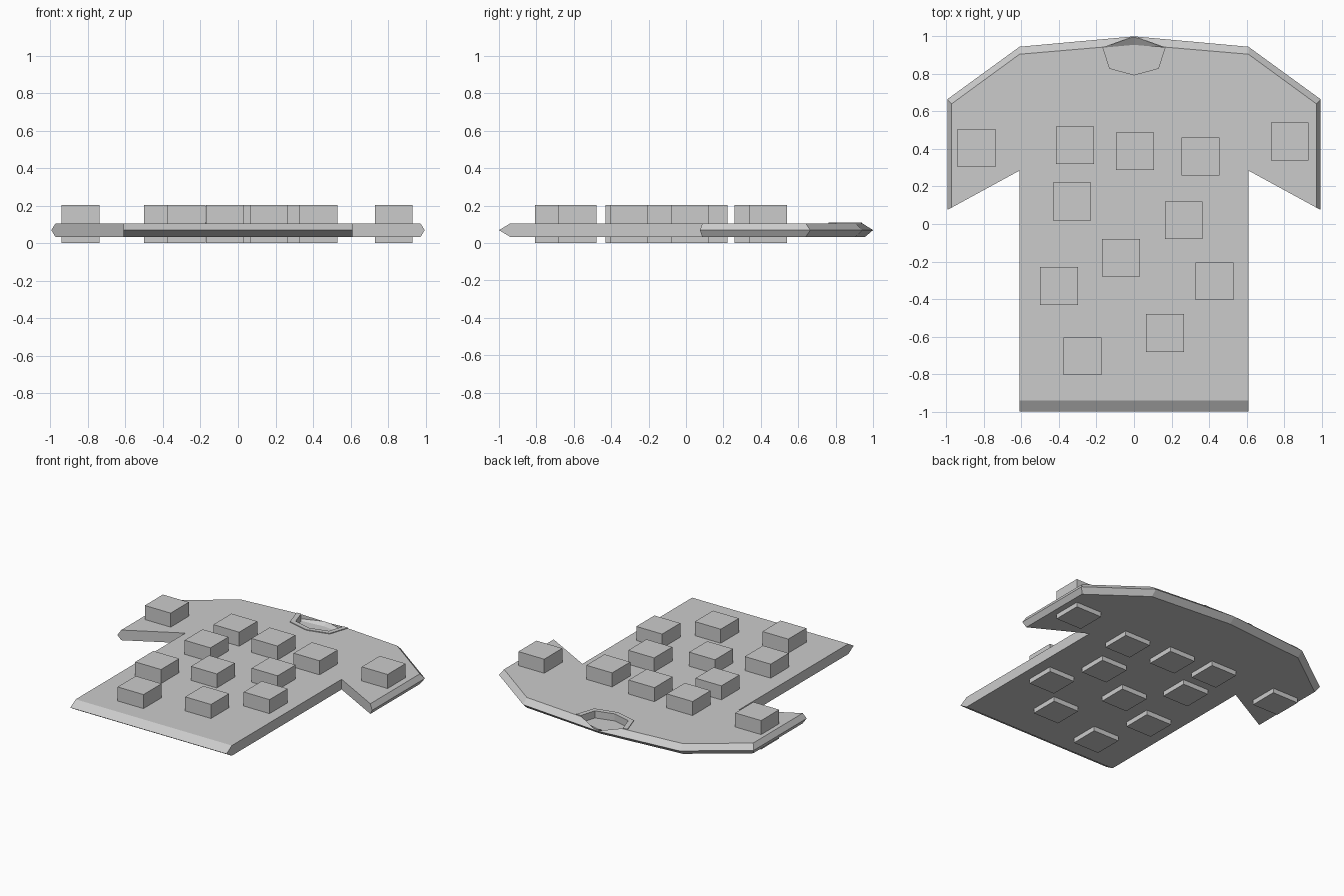
import bpy, bmesh

if "Cube" in bpy.data.objects:
    bpy.data.objects.remove(bpy.data.objects["Cube"])


def mirrored(half):
    """Close a right-hand half outline (starting and ending on x = 0)."""
    return half + [(-x, y) for x, y in reversed(half) if x > 0]


def loft(name, layers):
    """Stack (outline, heights) layers into a capped solid."""
    bm = bmesh.new()
    rings = [[bm.verts.new((x, y, z)) for x, y, z in ring] for ring in layers]
    n = len(rings[0])
    for a, b in zip(rings, rings[1:]):
        for i in range(n):
            j = (i + 1) % n
            bm.faces.new((a[i], a[j], b[j], b[i]))
    bm.faces.new(rings[0][::-1])
    bm.faces.new(rings[-1])
    bmesh.ops.recalc_face_normals(bm, faces=bm.faces)
    me = bpy.data.meshes.new(name)
    bm.to_mesh(me)
    bm.free()
    ob = bpy.data.objects.new(name, me)
    bpy.context.collection.objects.link(ob)
    return ob


def at(outline, z):
    return [(x, y, z) for x, y in outline]


# Shirt: widest outline halfway up, inset above and below
wide = mirrored([(0, 1), (0.61, 0.945), (0.995, 0.665), (0.995, 0.075),
                 (0.61, 0.285), (0.61, -1)])
inset = mirrored([(0, 0.957), (0.61, 0.905), (0.973, 0.64), (0.973, 0.087),
                  (0.61, 0.285), (0.61, -0.94)])
shirt = loft("shirt_body", [at(inset, 0.033), at(wide, 0.069), at(inset, 0.105)])

# Neck opening: shallow pocket with a sloping back wall
floor = mirrored([(0, 0.955), (0.165, 0.94), (0.13, 0.83), (0, 0.795)])
mouth = [(x, 1.0 if i == 0 else y) for i, (x, y) in enumerate(floor)]
cutter = loft("neck_cutter", [at(floor, 0.06), at(mouth, 0.075), at(mouth, 0.2)])
cutter.hide_render = True
cutter.hide_viewport = True
cut = shirt.modifiers.new("neck", 'BOOLEAN')
cut.operation = 'DIFFERENCE'
cut.solver = 'EXACT'
cut.object = cutter

# Thin raised collar around the front of the opening
outer = [(0.2, 0.939), (0.155, 0.802), (0, 0.763), (-0.155, 0.802), (-0.2, 0.939)]
inner = [(0.165, 0.94), (0.13, 0.83), (0, 0.795), (-0.13, 0.83), (-0.165, 0.94)]
collar = outer + inner[::-1]
loft("collar", [at(collar, 0.1), at(collar, 0.11)])

# Square blocks passing through the shirt
blocks = [(-0.84, 0.405), (-0.315, 0.42), (0.005, 0.388), (0.355, 0.36),
          (0.83, 0.44), (-0.33, 0.12), (0.265, 0.02), (-0.07, -0.18),
          (-0.4, -0.33), (0.43, -0.305), (0.165, -0.58), (-0.275, -0.705)]
h = 0.101
for x, y in blocks:
    square = [(x - h, y - h), (x + h, y - h), (x + h, y + h), (x - h, y + h)]
    loft("block", [at(square, 0), at(square, 0.204)])
